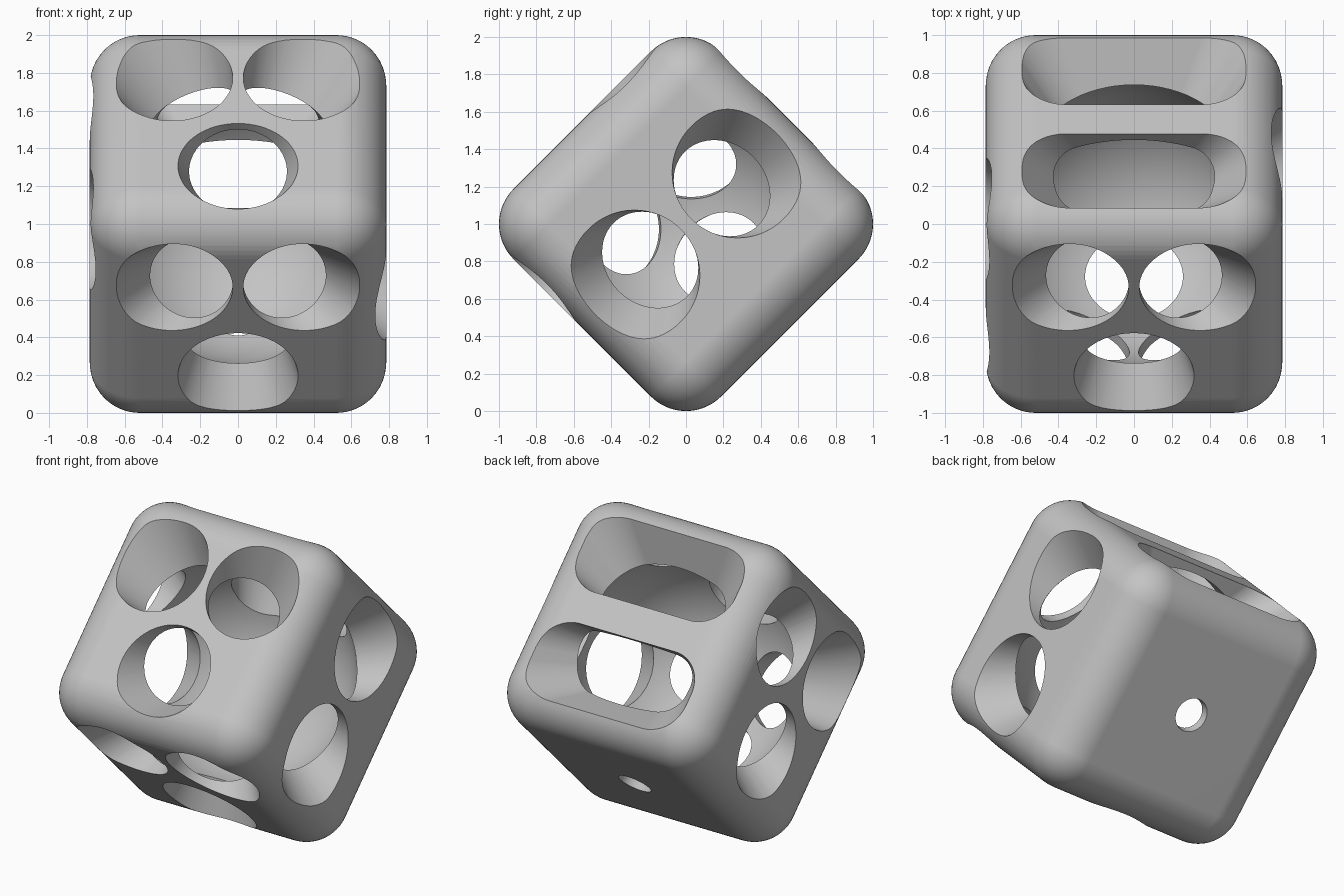
import bpy, bmesh, math
from mathutils import Matrix, Vector

default = bpy.data.objects.get("Cube")
if default:
    bpy.data.objects.remove(default, do_unlink=True)

HALF, ROUND, CAVITY = 0.785, 0.266, 0.74
X = Vector((1, 0, 0))
A = Vector((0, -1, 1)).normalized()   # front upper face
B = Vector((0, 1, 1)).normalized()    # back upper face


def make_object(name, bm):
    bmesh.ops.recalc_face_normals(bm, faces=bm.faces)
    mesh = bpy.data.meshes.new(name)
    bm.to_mesh(mesh)
    bm.free()
    obj = bpy.data.objects.new(name, mesh)
    bpy.context.collection.objects.link(obj)
    return obj


def stadium(u, v, half_u, half_v, r, steps=72):
    """Rounded rectangle outline; a circle when the half sizes equal r."""
    pts = []
    for i in range(steps):
        t = math.tau * (i + 0.5) / steps
        c, s = math.cos(t), math.sin(t)
        pts.append((u + math.copysign(half_u - r, c) + r * c,
                    v + math.copysign(half_v - r, s) + r * s))
    return pts


def circle(u, v, r):
    return stadium(u, v, r, r, r)


def add_tapered_hole(bm, normal, u_axis, v_axis, outline):
    """Cutter whose sides run toward the centre of the block."""
    rings = [[bm.verts.new((normal * HALF + u_axis * u + v_axis * v) * k)
              for u, v in outline] for k in (0.4, 1.4)]
    n = len(outline)
    for i in range(n):
        j = (i + 1) % n
        bm.faces.new((rings[0][i], rings[0][j], rings[1][j], rings[1][i]))
    for ring in rings:
        bm.faces.new(ring)


# Rounded block standing on its edge
bm = bmesh.new()
bmesh.ops.create_cube(bm, size=2 * HALF)
bmesh.ops.bevel(bm, geom=bm.edges[:], offset=ROUND, segments=14, profile=0.5,
                affect='EDGES')
bm.transform(Matrix.Rotation(math.radians(45), 4, 'X'))
block = make_object("pierced_block", bm)

# Round hollow inside
bm = bmesh.new()
bmesh.ops.create_uvsphere(bm, u_segments=96, v_segments=48, radius=CAVITY)
cavity = make_object("cavity_cutter", bm)

# Tapered holes on every face
three = [circle(-0.35, 0.31, 0.322), circle(0.35, 0.31, 0.322),
         circle(0, -0.35, 0.318)]
layout = [
    (A, X, B, three),
    (-B, X, A, three),
    (-X, B, A, three),
    (X, A, B, [circle(0, s * 0.39, 0.35) for s in (-1, 1)]),
    (B, X, A, [stadium(0, s * 0.385, 0.6, 0.275, 0.24) for s in (-1, 1)]),
    (-A, X, B, [circle(0, 0, 0.11)]),
]
bm = bmesh.new()
for normal, u_axis, v_axis, outlines in layout:
    for outline in outlines:
        add_tapered_hole(bm, normal, u_axis, v_axis, outline)
holes = make_object("hole_cutter", bm)

# Cut and apply
bpy.ops.object.select_all(action='DESELECT')
bpy.context.view_layer.objects.active = block
block.select_set(True)
for cutter in (cavity, holes):
    cutter.hide_render = True
    mod = block.modifiers.new("cut", 'BOOLEAN')
    mod.operation = 'DIFFERENCE'
    mod.solver = 'EXACT'
    mod.object = cutter
    bpy.ops.object.modifier_apply(modifier=mod.name)
for cutter in (cavity, holes):
    bpy.data.objects.remove(cutter, do_unlink=True)

block.data.transform(Matrix.Translation((0, 0, 1)))
bpy.ops.object.shade_smooth_by_angle(angle=math.radians(30))
weighted = block.modifiers.new("even_shading", 'WEIGHTED_NORMAL')
weighted.keep_sharp = True

# Single grey material
grey = bpy.data.materials.new("plain_grey")
grey.use_nodes = True
colour = (0.55, 0.55, 0.55, 1)
grey.diffuse_color = colour
grey.node_tree.nodes["Principled BSDF"].inputs["Base Color"].default_value = colour
block.data.materials.clear()
block.data.materials.append(grey)
for poly in block.data.polygons:
    poly.material_index = 0
